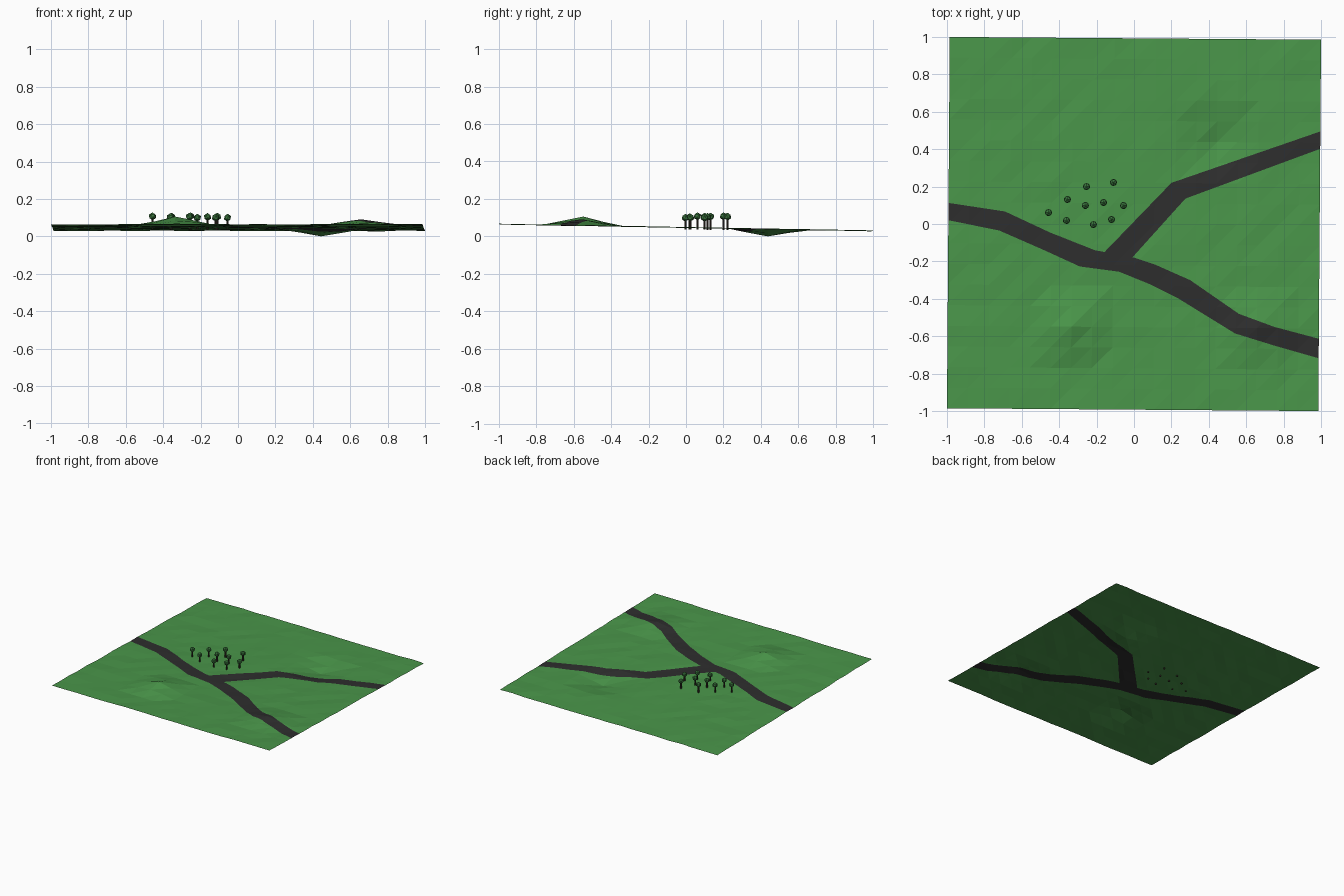
import bpy, bmesh, math, random
from mathutils import Vector

if "Cube" in bpy.data.objects:
    bpy.data.objects.remove(bpy.data.objects["Cube"])

random.seed(4)


def material(name, rgb):
    m = bpy.data.materials.new(name)
    m.diffuse_color = (*rgb, 1)
    m.use_nodes = True
    m.node_tree.nodes["Principled BSDF"].inputs["Base Color"].default_value = m.diffuse_color
    return m


GRASS = material("grass green", (0.068, 0.305, 0.068))
ROAD = material("road charcoal", (0.027, 0.027, 0.027))
LEAF = material("leaf green", (0.045, 0.19, 0.05))
BARK = material("dark bark", (0.035, 0.025, 0.018))

HALF, CELLS, TWIST = 0.9926, 18, 0.0075
STEP = 2 * HALF / CELLS
# hills and hollow: x, y, height
BUMPS = [(0.662, -0.551, 0.036), (-0.331, -0.551, 0.046), (0.441, 0.441, -0.041)]


def ground(x, y):
    z = 0.054 - 0.018 * y
    for bx, by, h in BUMPS:
        z += h * max(0, 1 - math.hypot(x - bx, y - by) / 0.23)
    return z


# terrain: a gently rough triangulated sheet
bm = bmesh.new()
rows = []
for j in range(CELLS + 1):
    row = []
    for i in range(CELLS + 1):
        x, y = -HALF + i * STEP, -HALF + j * STEP
        z = ground(x, y) + random.uniform(-0.0028, 0.0028)
        row.append(bm.verts.new((x + TWIST * y, y - TWIST * x, max(z, 0))))
    rows.append(row)
for j in range(CELLS):
    for i in range(CELLS):
        a, b = rows[j][i], rows[j][i + 1]
        c, d = rows[j + 1][i + 1], rows[j + 1][i]
        bm.faces.new((a, b, c))
        bm.faces.new((a, c, d))
low = min(v.co.z for v in bm.verts)
for v in bm.verts:
    v.co.z -= low

# road outlines as matching (one side, other side) points
MAIN = [((-1.02, 0.117), (-1.02, 0.026)), ((-0.69, 0.067), (-0.72, -0.035)),
        ((-0.45, -0.045), (-0.48, -0.14)), ((-0.21, -0.14), (-0.29, -0.227)),
        ((0.0, -0.18), (-0.08, -0.255)), ((0.11, -0.216), (0.08, -0.32)),
        ((0.30, -0.30), (0.24, -0.40)), ((0.56, -0.48), (0.54, -0.585)),
        ((0.75, -0.55), (0.75, -0.65)), ((1.02, -0.622), (1.02, -0.727))]
BRANCH = [((-0.17, -0.165), (-0.02, -0.20)), ((-0.15, -0.142), (-0.01, -0.18)),
          ((0.20, 0.22), (0.275, 0.136)), ((1.02, 0.503), (1.02, 0.411))]
quads = []
for path in (MAIN, BRANCH):
    for (a, b), (c, d) in zip(path, path[1:]):
        quads.append([Vector(p) for p in (a, b, d, c)])


def inside(p, quad):
    return all((quad[(k + 1) % 4] - quad[k]).cross(p - quad[k]) >= -1e-6
               for k in range(4))


# cut the road outlines into the terrain
for quad in quads:
    x0, x1 = min(p.x for p in quad), max(p.x for p in quad)
    y0, y1 = min(p.y for p in quad), max(p.y for p in quad)
    for k in range(4):
        near = [f for f in bm.faces
                if max(v.co.x for v in f.verts) > x0 and min(v.co.x for v in f.verts) < x1
                and max(v.co.y for v in f.verts) > y0 and min(v.co.y for v in f.verts) < y1]
        edges = {e for f in near for e in f.edges}
        verts = {v for f in near for v in f.verts}
        side = quad[(k + 1) % 4] - quad[k]
        bmesh.ops.bisect_plane(bm, geom=list(verts) + list(edges) + near, dist=1e-5,
                               plane_co=(quad[k].x, quad[k].y, 0),
                               plane_no=(side.y, -side.x, 0))
for f in bm.faces:
    centre = f.calc_center_median().xy
    f.material_index = int(any(inside(centre, q) for q in quads))
mesh = bpy.data.meshes.new("terrain")
bm.to_mesh(mesh)
bm.free()
mesh.materials.append(GRASS)
mesh.materials.append(ROAD)
bpy.context.collection.objects.link(bpy.data.objects.new("terrain", mesh))

# grove of small trees: trunk and faceted crown
TREES = [(-0.457, 0.061), (-0.356, 0.131), (-0.254, 0.20), (-0.11, 0.222),
         (-0.26, 0.099), (-0.163, 0.115), (-0.056, 0.099), (-0.361, 0.019),
         (-0.217, -0.003), (-0.12, 0.024)]
for n, (x, y) in enumerate(TREES):
    base = ground(x, y) - low
    top = 0.102 + random.uniform(-0.004, 0.006)
    bpy.ops.mesh.primitive_cylinder_add(vertices=6, radius=0.006, depth=top - base + 0.01,
                                        location=(x, y, (top + base - 0.01) / 2))
    trunk = bpy.context.object
    trunk.name = f"tree_trunk_{n + 1}"
    trunk.data.materials.append(BARK)
    bpy.ops.mesh.primitive_ico_sphere_add(subdivisions=1, radius=0.021, location=(x, y, top),
                                          rotation=(0, 0, random.uniform(0, 6)))
    crown = bpy.context.object
    crown.name = f"tree_crown_{n + 1}"
    crown.data.materials.append(LEAF)
